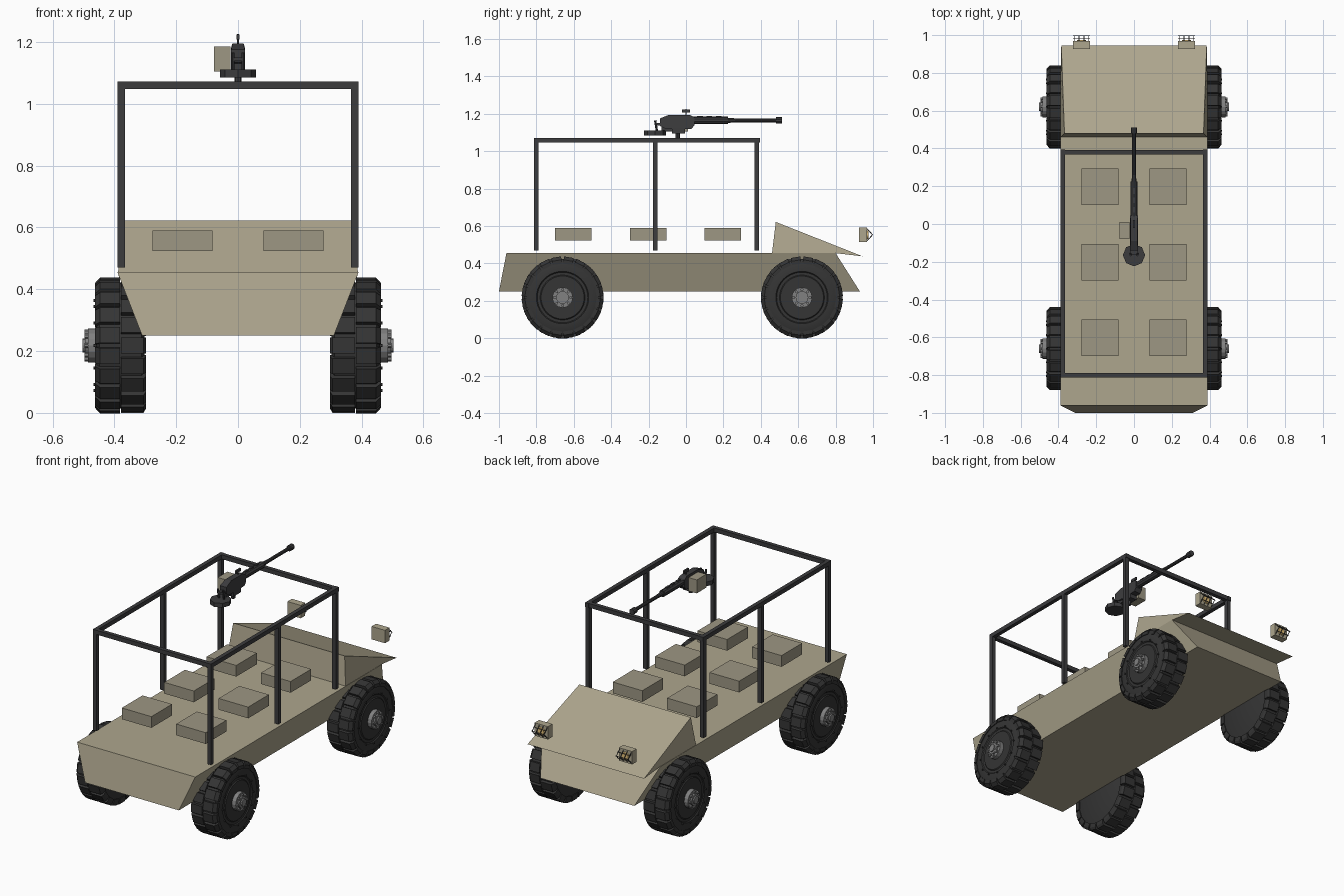
import bpy, bmesh, math
from mathutils import Vector, Matrix

if "Cube" in bpy.data.objects:
    bpy.data.objects.remove(bpy.data.objects["Cube"])


def material(name, r, g, b):
    m = bpy.data.materials.new(name)
    m.diffuse_color = (r, g, b, 1)
    m.use_nodes = True
    m.node_tree.nodes["Principled BSDF"].inputs["Base Color"].default_value = m.diffuse_color
    return m


TAN = material("tan_paint", 0.42, 0.38, 0.27)
SEAT = material("seat_tan", 0.34, 0.31, 0.23)
DARK = material("dark_metal", 0.045, 0.045, 0.048)
RUBBER = material("rubber", 0.035, 0.035, 0.035)
STEEL = material("hub_steel", 0.22, 0.22, 0.22)
AMBER = material("lamp_lens", 0.8, 0.55, 0.2)


def finish(bm, name, mat, smooth=False):
    bmesh.ops.recalc_face_normals(bm, faces=bm.faces[:])
    me = bpy.data.meshes.new(name)
    bm.to_mesh(me)
    bm.free()
    ob = bpy.data.objects.new(name, me)
    bpy.context.collection.objects.link(ob)
    me.materials.append(mat)
    if smooth:
        bpy.ops.object.select_all(action='DESELECT')
        ob.select_set(True)
        bpy.context.view_layer.objects.active = ob
        bpy.ops.object.shade_smooth_by_angle(angle=math.radians(30))
    return ob


def add_box(bm, x, y, z, rot=None):
    """Box from (min, max) ranges, optionally transformed by rot."""
    m = Matrix.Translation([sum(r) / 2 for r in (x, y, z)]) @ \
        Matrix.Diagonal([r[1] - r[0] for r in (x, y, z)] + [1])
    bmesh.ops.create_cube(bm, size=1, matrix=(rot @ m) if rot else m)


def add_rod(bm, a, b, r1, r2=None, seg=8):
    """Cylinder or cone between two points."""
    a, b = Vector(a), Vector(b)
    d = b - a
    m = Matrix.Translation((a + b) / 2) @ d.to_track_quat('Z', 'Y').to_matrix().to_4x4()
    bmesh.ops.create_cone(bm, cap_ends=True, segments=seg, radius1=r1,
                          radius2=r1 if r2 is None else r2, depth=d.length, matrix=m)


def add_loft(bm, left, right):
    """Solid between two matching point loops."""
    a = [bm.verts.new(p) for p in left]
    b = [bm.verts.new(p) for p in right]
    bm.faces.new(a)
    bm.faces.new(b[::-1])
    for i in range(len(a)):
        j = (i + 1) % len(a)
        bm.faces.new((a[i], a[j], b[j], b[i]))


def side_solid(name, pts, mat):
    """Solid from side profile points (half width, y, z), mirrored in x."""
    bm = bmesh.new()
    add_loft(bm, [(-w, y, z) for w, y, z in pts], [(w, y, z) for w, y, z in pts])
    return finish(bm, name, mat)


def box(name, x, y, z, mat):
    bm = bmesh.new()
    add_box(bm, x, y, z)
    return finish(bm, name, mat)


# Hull and bonnet
side_solid("hull", [(.31, -1, .25), (.31, .93, .25), (.39, .80, .455), (.39, -.96, .455)], TAN)
side_solid("bonnet", [(.388, .46, .455), (.388, .80, .455), (.385, .945, .438), (.368, .48, .622)], TAN)

# Six seats
for y in (-.70, -.30, .10):
    for x in (-.277, .082):
        box("seat", (x, x + .195), (y, y + .195), (.523, .59), SEAT)

# Roof frame
bm = bmesh.new()
T = .012
for s in (-.378, .378):
    for y in (-.80, -.165, .378):
        add_box(bm, (s - T, s + T), (y - T, y + T), (.47, 1.05))
    add_box(bm, (s - T, s + T), (-.812, .395), (1.047, 1.072))
for y in (-.80, .38):
    add_box(bm, (-.39, .39), (y - T, y + T), (1.047, 1.072))
finish(bm, "roof_frame", DARK)


# Wheels: lathed tyre, two staggered rows of tread blocks, hub with bolts
def wheel(side, cy, cz=.218):
    def ring(bm, count, r, x0, x1, rad):
        for i in range(count):
            a = 2 * math.pi * i / count
            y, z = cy + r * math.cos(a), cz + r * math.sin(a)
            add_rod(bm, (side * x0, y, z), (side * x1, y, z), rad, seg=6)

    bm = bmesh.new()
    prof = [(.303, 0), (.303, .185), (.312, .204), (.448, .204), (.458, .188), (.460, .14),
            (.455, .135), (.455, .12), (.460, .115), (.460, 0)]
    vs = [bm.verts.new((side * x, cy, cz + r)) for x, r in prof]
    es = [bm.edges.new(p) for p in zip(vs, vs[1:])]
    bmesh.ops.spin(bm, geom=vs + es, cent=(0, cy, cz), axis=(1, 0, 0),
                   angle=2 * math.pi, steps=40, use_duplicate=False)
    bmesh.ops.remove_doubles(bm, verts=bm.verts[:], dist=1e-4)
    finish(bm, "tyre", RUBBER, True)

    bm = bmesh.new()
    n = 20
    rows = ([(.298, .18), (.298, .205), (.306, .218), (.378, .218), (.378, .18)],
            [(.382, .18), (.382, .218), (.446, .218), (.463, .200), (.463, .18)])
    for k, row in enumerate(rows):
        for i in range(n):
            rot = Matrix.Translation((0, cy, cz)) @ \
                Matrix.Rotation(2 * math.pi * (i + k / 2) / n, 4, 'X')
            add_loft(bm, *[[rot @ Vector((side * x, h, r)) for x, r in row] for h in (-.026, .026)])
    finish(bm, "tread", RUBBER)

    bm = bmesh.new()
    ring(bm, 12, .145, .455, .467, .005)
    finish(bm, "rim_bolts", RUBBER)
    bm = bmesh.new()
    for x0, x1, r in ((.45, .485, .055), (.48, .495, .034), (.49, .503, .022)):
        add_rod(bm, (side * x0, cy, cz), (side * x1, cy, cz), r, seg=16)
    ring(bm, 8, .043, .48, .496, .008)
    finish(bm, "hub", STEEL)


for side in (-1, 1):
    for cy in (-.66, .62):
        wheel(side, cy)

# Headlights with wire guards
for cx in (-.278, .278):
    box("headlight_housing", (cx - .044, cx + .044), (.926, .968), (.515, .592), TAN)
    bm = bmesh.new()
    add_rod(bm, (cx, .96, .553), (cx, .975, .553), .028, .022, 16)
    finish(bm, "headlight_lens", AMBER)
    bm = bmesh.new()
    for i in range(4):
        x = cx - .039 + .026 * i
        for z in (.519, .588):
            add_rod(bm, (x, .965, z), (x, .998, .5535), .002, seg=6)
    for y, z in ((.997, .5535), (.981, .536), (.981, .571)):
        add_rod(bm, (cx - .044, y, z), (cx + .044, y, z), .002, seg=6)
    finish(bm, "headlight_guard", DARK)

# Roof gun: pintle and base disc
bm = bmesh.new()
add_rod(bm, (0, -.165, 1.085), (0, -.165, 1.11), .059, seg=8)
add_rod(bm, (0, -.045, 1.07), (0, -.045, 1.13), .012)
add_box(bm, (-.022, .022), (-.075, -.005), (1.095, 1.125))
add_box(bm, (-.012, .012), (-.13, -.06), (1.105, 1.13))
finish(bm, "gun_mount", DARK)

# Receiver, sight and grips
side_solid("gun_receiver", [(.022, -.14, 1.135), (.022, -.11, 1.12), (.022, .03, 1.12),
                            (.022, .045, 1.14), (.022, .045, 1.182), (.018, .02, 1.195),
                            (.018, -.09, 1.195), (.022, -.14, 1.175)], DARK)
bm = bmesh.new()
add_rod(bm, (0, 0, 1.19), (0, 0, 1.225), .004, seg=6)
add_box(bm, (-.005, .005), (-.022, .022), (1.208, 1.224))
for s in (-.017, .017):
    add_rod(bm, (s, -.155, 1.105), (s, -.165, 1.165), .006)
add_box(bm, (-.02, .02), (-.165, -.135), (1.138, 1.15))
finish(bm, "gun_sight_and_grips", DARK)

# Barrel
bm = bmesh.new()
add_rod(bm, (0, .04, 1.165), (0, .225, 1.165), .02, seg=10)
add_rod(bm, (0, .22, 1.165), (0, .29, 1.165), .014, .009, seg=10)
add_rod(bm, (0, .22, 1.165), (0, .485, 1.165), .010, seg=10)
add_rod(bm, (0, .48, 1.165), (0, .512, 1.165), .017, seg=10)
for i in range(3):
    y = .06 + i * .05
    add_box(bm, (-.006, .006), (y, y + .03), (1.18, 1.189))
finish(bm, "gun_barrel", DARK)

# Ammunition box
box("ammo_box", (-.078, -.024), (-.08, .01), (1.105, 1.185), SEAT)
